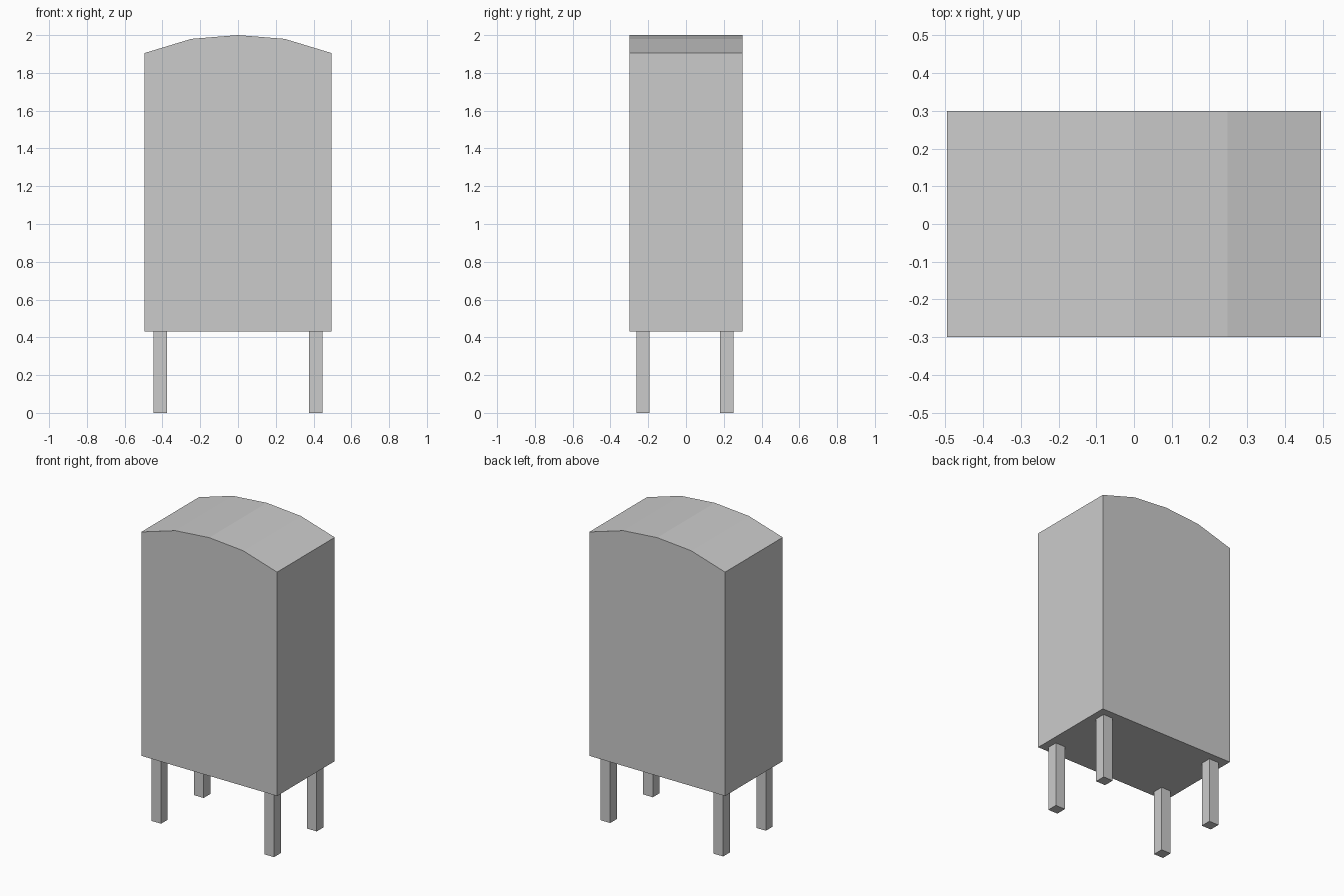
import bpy
import bmesh

default_cube = bpy.data.objects.get("Cube")
if default_cube:
    bpy.data.objects.remove(default_cube, do_unlink=True)

# Single grey finish
GREY = (0.6, 0.6, 0.6, 1.0)
grey = bpy.data.materials.new("plain_grey")
grey.use_nodes = True
grey.diffuse_color = GREY
grey.node_tree.nodes["Principled BSDF"].inputs["Base Color"].default_value = GREY


def extrude_profile(name, profile, y0, y1):
    """Solid prism from an (x, z) outline, running from y0 to y1."""
    bm = bmesh.new()
    face = bm.faces.new([bm.verts.new((x, y0, z)) for x, z in profile])
    grown = bmesh.ops.extrude_face_region(bm, geom=[face])["geom"]
    moved = [v for v in grown if isinstance(v, bmesh.types.BMVert)]
    bmesh.ops.translate(bm, verts=moved, vec=(0, y1 - y0, 0))
    bmesh.ops.recalc_face_normals(bm, faces=bm.faces)
    mesh = bpy.data.meshes.new(name)
    bm.to_mesh(mesh)
    bm.free()
    mesh.materials.append(grey)
    obj = bpy.data.objects.new(name, mesh)
    bpy.context.collection.objects.link(obj)
    return obj


# Cabinet body with a shallow faceted arch on top
BASE = 0.43
HALF_W, HALF_D = 0.495, 0.3
arch = [(HALF_W, 1.905), (HALF_W / 2, 1.98), (0, 2.0),
        (-HALF_W / 2, 1.98), (-HALF_W, 1.905)]
extrude_profile("cabinet_body", [(-HALF_W, BASE), (HALF_W, BASE)] + arch,
                -HALF_D, HALF_D)

# Four square legs, set slightly towards the front
LEG = 0.07
for depth, y in (("front", -0.228), ("back", 0.216)):
    for side, x in (("left", 0.412), ("right", -0.412)):
        x0, x1 = x - LEG / 2, x + LEG / 2
        extrude_profile(f"{depth}_{side}_leg",
                        [(x0, 0), (x1, 0), (x1, BASE), (x0, BASE)],
                        y - LEG / 2, y + LEG / 2)
